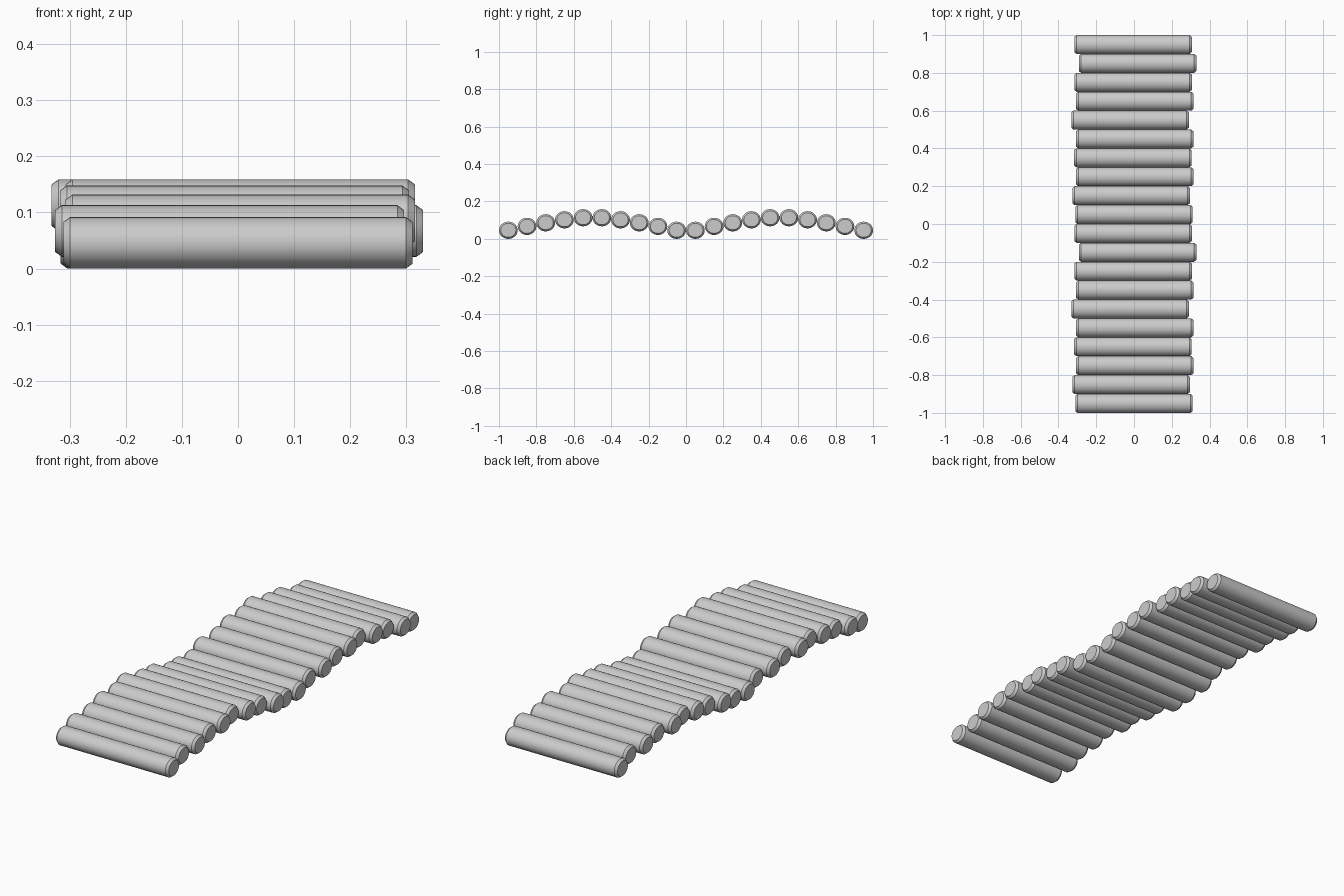
import bpy, bmesh, math

if "Cube" in bpy.data.objects:
    bpy.data.objects.remove(bpy.data.objects["Cube"])

RY, RZ, HALF = 0.05, 0.046, 0.311     # log cross-section radii, half length
CHAMFER, END = 0.012, 0.81            # chamfer length, end-cap scale
SIDES = 32


def make_log(name, x, y, z):
    """Oval log along x with chamfered ends."""
    bm = bmesh.new()
    rings = []
    for px, s in ((-HALF, END), (-HALF + CHAMFER, 1), (HALF - CHAMFER, 1), (HALF, END)):
        rings.append([bm.verts.new((px, RY * s * math.cos(2 * math.pi * i / SIDES),
                                    RZ * s * math.sin(2 * math.pi * i / SIDES)))
                      for i in range(SIDES)])
    for a, b in zip(rings, rings[1:]):
        for i in range(SIDES):
            j = (i + 1) % SIDES
            bm.faces.new((a[i], a[j], b[j], b[i]))
    bm.faces.new(rings[0])
    bm.faces.new(rings[-1])
    bmesh.ops.recalc_face_normals(bm, faces=bm.faces)
    me = bpy.data.meshes.new(name)
    bm.to_mesh(me)
    bm.free()
    ob = bpy.data.objects.new(name, me)
    ob.location = (x, y, z)
    bpy.context.collection.objects.link(ob)
    return ob


# Ten-log pattern: sideways shifts and hump heights, repeated twice along y
shifts = [0, -0.015, 0.004, -0.006, 0.004, -0.021, 0.004, -0.005, 0.019, -0.005]
rise = [0.046, 0.067, 0.086, 0.102, 0.113]
heights = rise + rise[::-1]

logs = [make_log(f"log_{k + 1}", shifts[k % 10], -0.95 + 0.1 * k, heights[k % 10])
        for k in range(20)]

# Smooth barrels with crisp chamfers
for ob in logs:
    ob.select_set(True)
bpy.context.view_layer.objects.active = logs[0]
bpy.ops.object.shade_smooth_by_angle(angle=math.radians(30))
